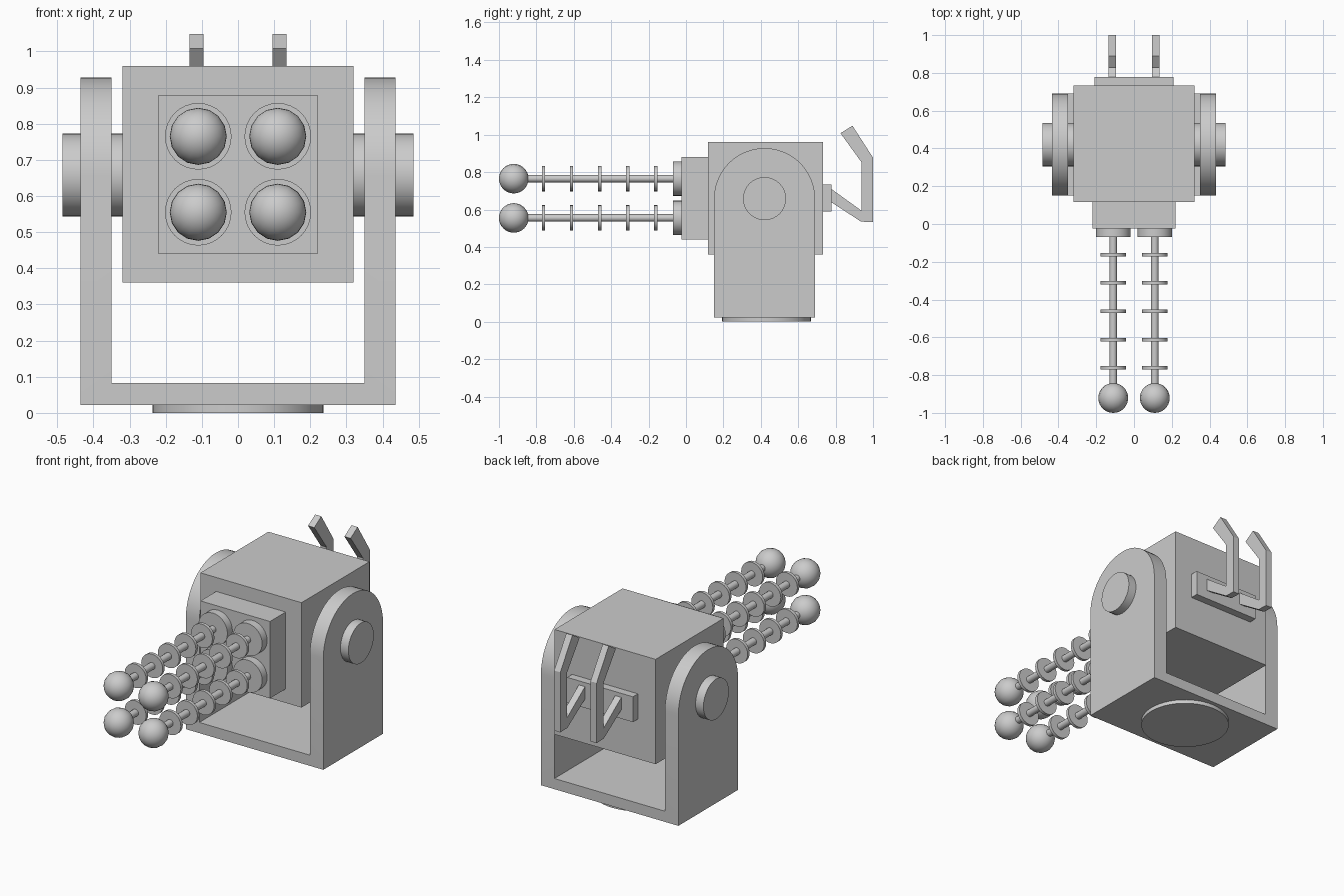
import bpy, math

if "Cube" in bpy.data.objects:
    bpy.data.objects.remove(bpy.data.objects["Cube"])

PIVOT_Y, PIVOT_Z = 0.42, 0.658


def smooth(ob, name):
    ob.name = name
    bpy.ops.object.shade_smooth_by_angle(angle=math.radians(35))
    return ob


def box(name, x, y, z):
    bpy.ops.mesh.primitive_cube_add(size=1, location=[sum(r) / 2 for r in (x, y, z)])
    ob = bpy.context.object
    ob.name = name
    ob.scale = [r[1] - r[0] for r in (x, y, z)]
    bpy.ops.object.transform_apply(location=False, rotation=False, scale=True)
    return ob


def cyl(name, r, depth, loc, axis='Z', n=32):
    rot = {'X': (0, math.pi / 2, 0), 'Y': (math.pi / 2, 0, 0), 'Z': (0, 0, 0)}[axis]
    bpy.ops.mesh.primitive_cylinder_add(vertices=n, radius=r, depth=depth, location=loc, rotation=rot)
    return smooth(bpy.context.object, name)


def extrude_yz(name, pts, x0, x1):
    """Solid from a (y, z) outline extruded along x."""
    n = len(pts)
    verts = [(x, y, z) for x in (x0, x1) for y, z in pts]
    faces = [tuple(reversed(range(n))), tuple(range(n, 2 * n))]
    faces += [(i, (i + 1) % n, n + (i + 1) % n, n + i) for i in range(n)]
    me = bpy.data.meshes.new(name)
    me.from_pydata(verts, [], faces)
    ob = bpy.data.objects.new(name, me)
    bpy.context.collection.objects.link(ob)
    bpy.context.view_layer.objects.active = ob
    bpy.ops.object.select_all(action='DESELECT')
    ob.select_set(True)
    bpy.ops.object.mode_set(mode='EDIT')
    bpy.ops.mesh.select_all(action='SELECT')
    bpy.ops.mesh.normals_make_consistent()
    bpy.ops.object.mode_set(mode='OBJECT')
    return ob


# Swivel disc under the yoke
cyl("base_disc", 0.237, 0.03, (0, 0.43, 0.015), n=48)

# U-shaped yoke with rounded arm tops
R = 0.27
outline = [(PIVOT_Y - R, 0.022), (PIVOT_Y + R, 0.022)]
outline += [(PIVOT_Y + R * math.cos(math.pi * i / 24), PIVOT_Z + R * math.sin(math.pi * i / 24))
            for i in range(25)]
yoke = smooth(extrude_yz("yoke", outline, -0.435, 0.435), "yoke")
cutter = box("yoke_cutter", (-0.35, 0.35), (-0.2, 1.1), (0.083, 1.3))
cutter.hide_render = True
cutter.hide_viewport = True
cut = yoke.modifiers.new("opening", 'BOOLEAN')
cut.operation = 'DIFFERENCE'
cut.object = cutter
cut.solver = 'EXACT'

# Head, front plate and pivot pins
box("head", (-0.32, 0.32), (0.117, 0.732), (0.36, 0.96))
box("front_plate", (-0.22, 0.22), (-0.025, 0.13), (0.44, 0.88))
for s in (-1, 1):
    cyl("pivot_pin", 0.115, 0.185, (s * 0.3925, PIVOT_Y, PIVOT_Z), 'X')

# Four ringed prongs with ball tips
for x in (-0.11, 0.11):
    for z in (0.555, 0.765):
        cyl("prong_socket", 0.092, 0.055, (x, -0.0425, z), 'Y')
        cyl("prong_rod", 0.02, 0.86, (x, -0.46, z), 'Y', 16)
        for i in range(5):
            cyl("prong_ring", 0.068, 0.018, (x, -0.162 - 0.15 * i, z), 'Y', 24)
        bpy.ops.mesh.primitive_uv_sphere_add(segments=16, ring_count=16, radius=0.079,
                                             location=(x, -0.921, z), rotation=(math.pi / 2, 0, 0))
        smooth(bpy.context.object, "prong_ball")

# Rear bar and two bent handles
box("handle_bar", (-0.208, 0.208), (0.72, 0.777), (0.588, 0.733))
handle = [(0.76, 0.722), (0.938, 0.594), (0.938, 0.853), (0.826, 1.008), (0.89, 1.048),
          (1.0, 0.877), (1.0, 0.533), (0.936, 0.535), (0.76, 0.65)]
for s in (-1, 1):
    extrude_yz("handle", handle, s * 0.115 - 0.0195, s * 0.115 + 0.0195)
